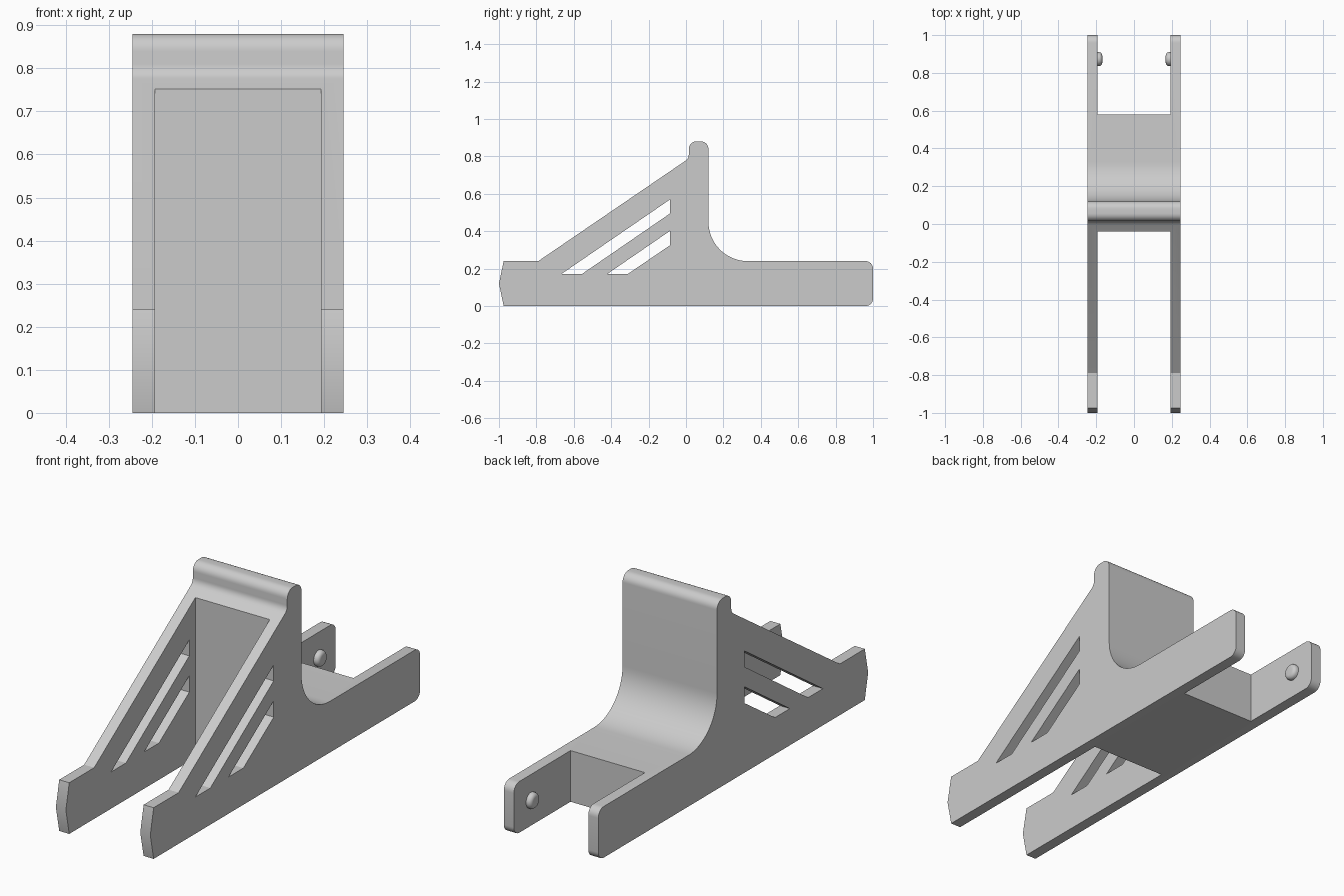
import bpy, bmesh, math
from mathutils import Matrix

cube = bpy.data.objects.get("Cube")
if cube:
    bpy.data.objects.remove(cube, do_unlink=True)

HALF, INNER = 0.245, 0.193      # outer and inner half widths

grey = bpy.data.materials.new("plain grey")
grey.use_nodes = True
grey.diffuse_color = (0.6, 0.6, 0.6, 1)
grey.node_tree.nodes["Principled BSDF"].inputs["Base Color"].default_value = (0.6, 0.6, 0.6, 1)


def arc(cy, cz, r, start, end, steps=8):
    angles = [math.radians(start + (end - start) * i / steps) for i in range(steps + 1)]
    return [(cy + r * math.cos(a), cz + r * math.sin(a)) for a in angles]


def extrude(name, outline, half):
    """Extrude a side outline (y, z) symmetrically along x."""
    bm = bmesh.new()
    face = bm.faces.new([bm.verts.new((-half, y, z)) for y, z in outline])
    out = bmesh.ops.extrude_face_region(bm, geom=[face])
    moved = [v for v in out["geom"] if isinstance(v, bmesh.types.BMVert)]
    bmesh.ops.translate(bm, verts=moved, vec=(2 * half, 0, 0))
    bmesh.ops.recalc_face_normals(bm, faces=bm.faces)
    return finish(name, bm)


def finish(name, bm):
    mesh = bpy.data.meshes.new(name)
    bm.to_mesh(mesh)
    bm.free()
    mesh.materials.append(grey)
    obj = bpy.data.objects.new(name, mesh)
    bpy.context.collection.objects.link(obj)
    return obj


def select_only(obj):
    bpy.ops.object.select_all(action='DESELECT')
    obj.select_set(True)
    bpy.context.view_layer.objects.active = obj


def cut(target, cutter):
    cutter.hide_render = True
    mod = target.modifiers.new("cut", 'BOOLEAN')
    mod.operation, mod.solver, mod.object = 'DIFFERENCE', 'EXACT', cutter
    select_only(target)
    bpy.ops.object.modifier_apply(modifier=mod.name)
    bpy.data.objects.remove(cutter, do_unlink=True)


def smooth(obj):
    select_only(obj)
    bpy.ops.object.shade_smooth_by_angle(angle=math.radians(28))


# Bracket body: full side outline, front foot to rear arm and back over the ridge
outline = [(-0.975, 0)]
outline += arc(0.96, 0.04, 0.04, -90, 0)
outline += arc(0.96, 0.20, 0.04, 0, 90)
outline += arc(0.33, 0.45, 0.21, 270, 180, 16)
outline += arc(0.08, 0.84, 0.04, 0, 90)
outline += arc(0.055, 0.84, 0.04, 90, 180)
outline += arc(-0.025, 0.81, 0.04, 0, -55, 6)
outline += [(-0.79, 0.24), (-0.975, 0.24), (-1, 0.12)]
body = extrude("bracket_body", outline, HALF)

# Open bays between the side plates
for name, y0, y1 in (("front_bay", -1.2, -0.04), ("rear_bay", 0.58, 1.2)):
    cut(body, extrude(name, [(y0, -0.2), (y1, -0.2), (y1, 1.2), (y0, 1.2)], INNER))

# Slanted slots through both side plates
slots = {
    "upper_slot": [(-0.665, 0.172), (-0.555, 0.172), (-0.085, 0.495), (-0.085, 0.57)],
    "lower_slot": [(-0.42, 0.172), (-0.31, 0.172), (-0.085, 0.325), (-0.085, 0.402)],
}
for name, points in slots.items():
    cut(body, extrude(name, points, 0.4))
smooth(body)

# Rounded locating pegs facing inward on the rear arms
for name, side in (("left_peg", 1), ("right_peg", -1)):
    bm = bmesh.new()
    bmesh.ops.create_cone(bm, cap_ends=True, segments=32, radius1=0.037, radius2=0.037, depth=0.04)
    rim = [e for e in bm.edges if all(v.co.z > 0 for v in e.verts)]
    bmesh.ops.bevel(bm, geom=rim, offset=0.018, segments=5, profile=0.5, affect='EDGES')
    turn = Matrix.Rotation(-side * math.pi / 2, 4, 'Y')
    place = Matrix.Translation((side * (INNER - 0.005), 0.873, 0.12))
    bmesh.ops.transform(bm, matrix=place @ turn, verts=bm.verts)
    smooth(finish(name, bm))
